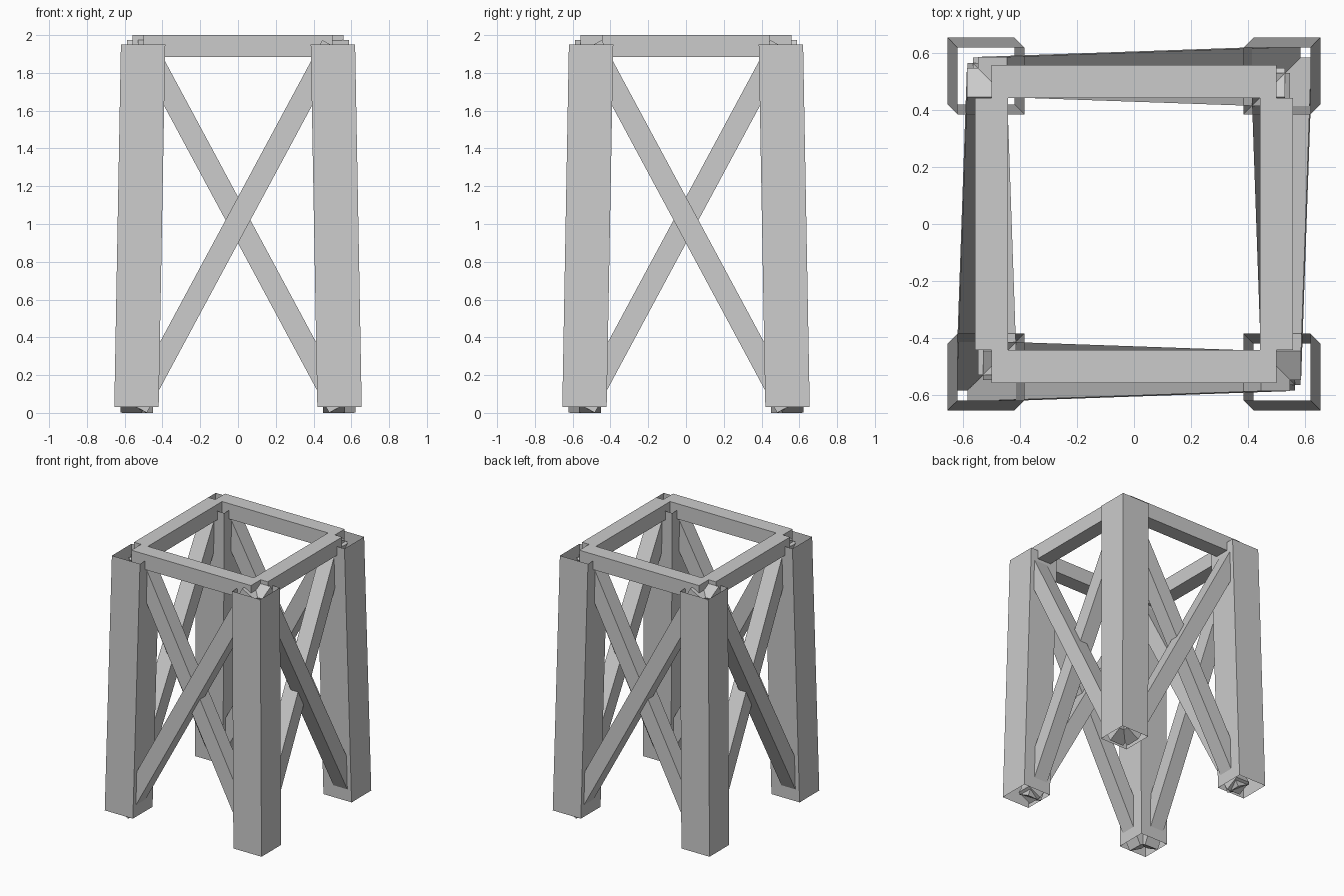
import bpy, bmesh
from mathutils import Vector, Matrix

if "Cube" in bpy.data.objects:
    bpy.data.objects.remove(bpy.data.objects["Cube"])

W = 0.116  # beam thickness


def finish(bm, name):
    me = bpy.data.meshes.new(name)
    bm.to_mesh(me)
    bm.free()
    ob = bpy.data.objects.new(name, me)
    bpy.context.collection.objects.link(ob)
    return ob


def beam(name, a, b, side, place):
    """Square closed beam from a to b; side is the approximate depth axis."""
    a, b = Vector(a), Vector(b)
    d = (b - a).normalized()
    u = d.cross(Vector(side)).normalized()
    v = d.cross(u)
    rot = Matrix((u, v, d)).transposed().to_4x4()
    m = Matrix.Translation((a + b) / 2) @ rot @ Matrix.Diagonal((W, W, (b - a).length, 1))
    bm = bmesh.new()
    bmesh.ops.create_cube(bm, size=1, matrix=place @ m)
    bmesh.ops.recalc_face_normals(bm, faces=bm.faces)
    finish(bm, name)


def leg(name, sx, sy):
    """Open square sleeve leaning inward towards the top."""
    bm = bmesh.new()
    rings = []
    for c, z in ((0.5375, 0.03), (0.5025, 1.95)):
        rings.append([bm.verts.new((sx * c + i * 0.1175, sy * c + j * 0.1175, z))
                      for i, j in ((-1, -1), (1, -1), (1, 1), (-1, 1))])
    lo, hi = rings
    for i in range(4):
        k = (i + 1) % 4
        bm.faces.new((lo[i], lo[k], hi[k], hi[i]))
    finish(bm, name)


# Legs
for sx, nx in ((-1, "left"), (1, "right")):
    for sy, ny in ((-1, "front"), (1, "back")):
        leg(f"{ny}_{nx}_leg", sx, sy)

# Sides: front, back (half turn), left (diagonal mirror), right (both)
half = Matrix.Diagonal((-1, -1, 1, 1))
swap = Matrix(((0, 1, 0, 0), (1, 0, 0, 0), (0, 0, 1, 0), (0, 0, 0, 1)))
sides = (("front", Matrix.Identity(4), 0.5), ("back", half, 0.5),
         ("left", swap, 0.443), ("right", half @ swap, 0.443))
for n, place, r in sides:
    # Crossed braces, one outside the other
    beam(n + "_outer_brace", (-0.534, -0.565, 0.0275), (0.497, -0.529, 1.945), (0, 1, 0), place)
    beam(n + "_inner_brace", (0.534, -0.508, 0.0275), (-0.497, -0.472, 1.945), (0, 1, 0), place)
    # Top rail
    beam(n + "_top_rail", (-r, -0.501, 2 - W / 2), (r, -0.501, 2 - W / 2), (0, 1, 0), place)
